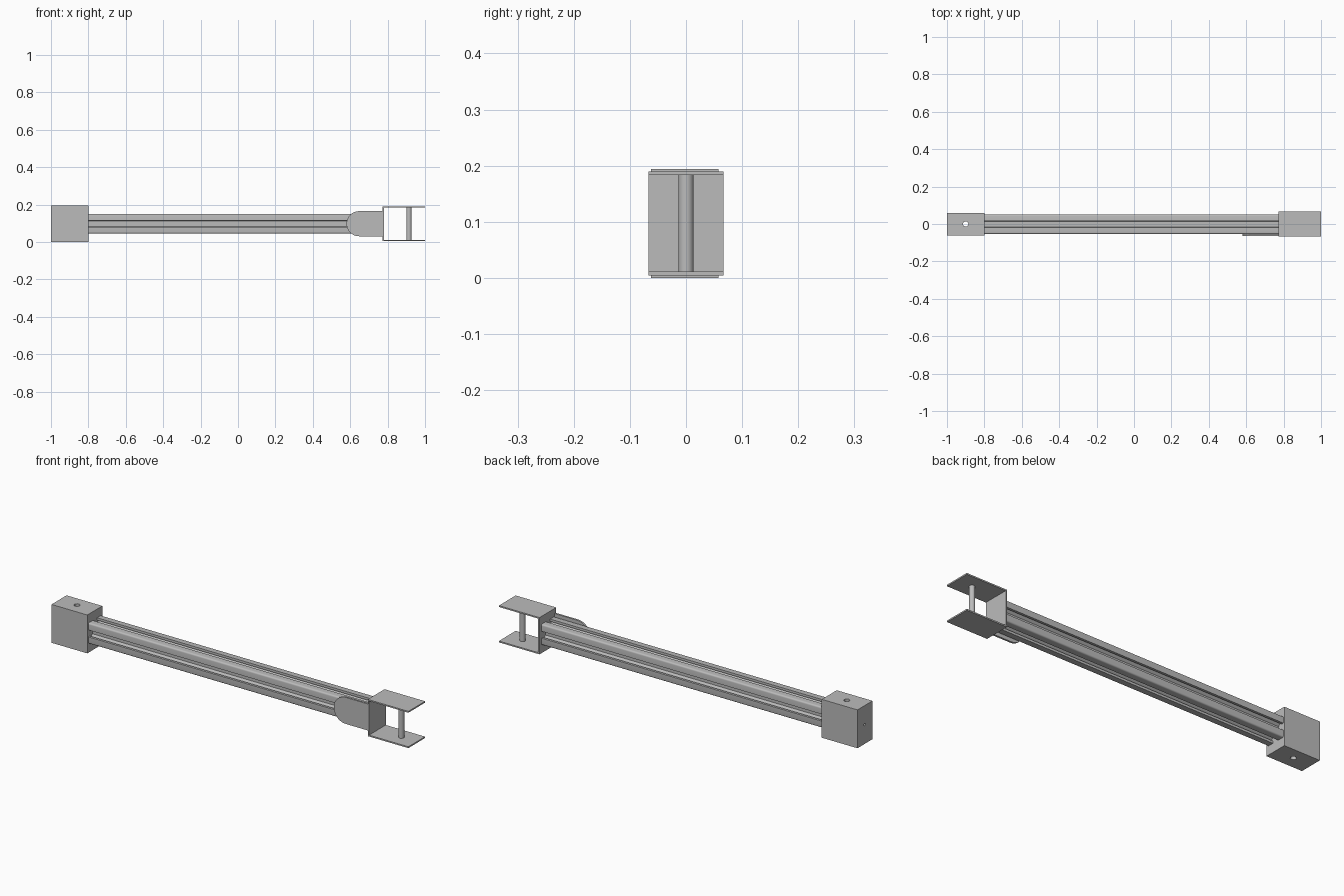
import bpy, bmesh, math
from mathutils import Vector

cube = bpy.data.objects.get("Cube")
if cube:
    bpy.data.objects.remove(cube, do_unlink=True)

grey = bpy.data.materials.new("brushed grey metal")
grey.use_nodes = True
COLOR = (0.5, 0.5, 0.5, 1)
grey.diffuse_color = COLOR
grey.node_tree.nodes["Principled BSDF"].inputs["Base Color"].default_value = COLOR

MID_Z = 0.0975


def extrude(name, points, direction):
    """Solid made by sweeping a closed planar outline along a vector."""
    bm = bmesh.new()
    face = bm.faces.new([bm.verts.new(p) for p in points])
    new = bmesh.ops.extrude_face_region(bm, geom=[face])["geom"]
    verts = [g for g in new if isinstance(g, bmesh.types.BMVert)]
    bmesh.ops.translate(bm, verts=verts, vec=Vector(direction))
    bmesh.ops.recalc_face_normals(bm, faces=bm.faces)
    mesh = bpy.data.meshes.new(name)
    bm.to_mesh(mesh)
    bm.free()
    mesh.materials.append(grey)
    obj = bpy.data.objects.new(name, mesh)
    bpy.context.collection.objects.link(obj)
    return obj


def box(name, x, y, z):
    outline = [(x[0], y[0], z[0]), (x[1], y[0], z[0]), (x[1], y[1], z[0]), (x[0], y[1], z[0])]
    return extrude(name, outline, (0, 0, z[1] - z[0]))


def rod(name, radius, depth, location, rotation=(0, 0, 0)):
    bpy.ops.mesh.primitive_cylinder_add(vertices=32, radius=radius, depth=depth,
                                        location=location, rotation=rotation)
    obj = bpy.context.object
    obj.name = name
    obj.data.materials.append(grey)
    return obj


def smooth(obj):
    bpy.ops.object.select_all(action="DESELECT")
    obj.select_set(True)
    bpy.context.view_layer.objects.active = obj
    bpy.ops.object.shade_smooth_by_angle(angle=math.radians(35))


def drill(obj, cutter):
    mod = obj.modifiers.new("hole", "BOOLEAN")
    mod.operation = "DIFFERENCE"
    mod.solver = "EXACT"
    mod.object = cutter
    bpy.context.view_layer.objects.active = obj
    bpy.ops.object.modifier_apply(modifier=mod.name)
    bpy.data.objects.remove(cutter, do_unlink=True)


# Slotted beam: one side of the section, turned four times
half, slot, lip, cavity, core, rad = 0.0525, 0.0175, 0.012, 0.032, 0.02, 0.008
left = [(-slot, half), (-slot, half - lip), (-cavity, half - lip),
        (-cavity, 0.037), (-0.014, core)]
corner = []
for i in range(5):
    a = math.radians(180 - 22.5 * i)
    corner.append((-half + rad + rad * math.cos(a), half - rad + rad * math.sin(a)))
side = corner + left + [(-u, v) for u, v in reversed(left)]
section = []
for turn in range(4):
    c, s = math.cos(-turn * math.pi / 2), math.sin(-turn * math.pi / 2)
    section += [(u * c - v * s, u * s + v * c) for u, v in side]
beam = extrude("slotted_beam", [(-0.8, u - 0.001, v + MID_Z) for u, v in section], (1.573, 0, 0))
smooth(beam)

# End block with a through hole and a small end hole
block = box("end_block", (-1, -0.8), (-0.062, 0.058), (0, 0.194))
drill(block, rod("hole_cutter", 0.014, 0.5, (-0.9, 0, MID_Z)))
drill(block, rod("end_hole_cutter", 0.006, 0.1, (-1, 0, MID_Z), (0, math.pi / 2, 0)))
smooth(block)

# U-shaped fork bracket
x0, x1, z0, z1, t = 0.773, 1.0, 0.004, 0.19, 0.007
fork = [(x0, z0), (x1, z0), (x1, z0 + t), (x0 + t, z0 + t),
        (x0 + t, z1 - t), (x1, z1 - t), (x1, z1), (x0, z1)]
extrude("fork_bracket", [(x, -0.067, z) for x, z in fork], (0, 0.134, 0))

# Pin across the fork
smooth(rod("fork_pin", 0.0135, z1 - z0 - t, (0.914, 0, (z0 + z1) / 2)))

# Round-ended tongue plate on the front of the beam
r = 0.067
outline = [(x0, 0, MID_Z + r)]
for i in range(25):
    a = math.radians(90 + 7.5 * i)
    outline.append((0.58 + r + r * math.cos(a), 0, MID_Z + r * math.sin(a)))
outline.append((x0, 0, MID_Z - r))
tongue = extrude("tongue_plate", [(x, -0.063, z) for x, _, z in outline], (0, 0.0095, 0))
smooth(tongue)
